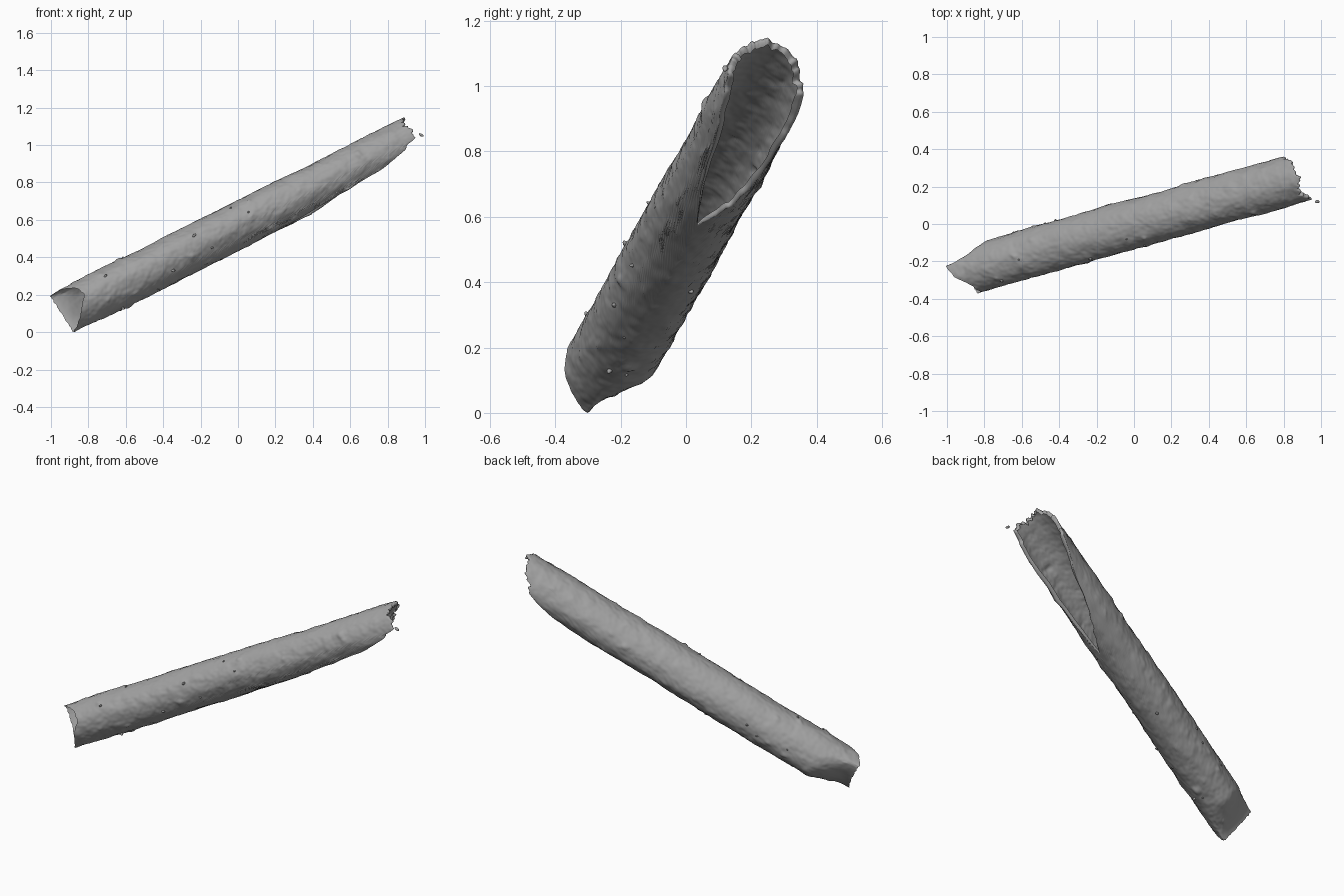
import bpy, bmesh, math, random
from mathutils import Vector, noise

random.seed(4)
if "Cube" in bpy.data.objects:
    bpy.data.objects.remove(bpy.data.objects["Cube"], do_unlink=True)

SIDES, RINGS = 112, 240
CENTRE = Vector((0, 0, 0.58))
AXIS = Vector((1, 0.28, 0.5)).normalized()
SIDE = Vector((-AXIS.y, AXIS.x, 0)).normalized()
UP = AXIS.cross(SIDE)
MAJOR, MINOR, TILT = 0.134, 0.12, math.radians(-27)

# Rim outlines: (angle in degrees, distance along the log)
LOW_RIM = [(-180, -1.0), (-150, -1.04), (-117, -1.085), (-30, -1.08), (64, -1.09),
           (90, -1.06), (125, -0.98), (155, -0.96), (180, -1.0)]
HIGH_RIM = [(-180, 1.04), (-165, 0.95), (-150, 0.84), (-130, 0.46), (-110, 0.25),
            (-85, 0.38), (-62, 0.54), (-40, 0.76), (0, 0.96), (45, 1.03),
            (90, 1.075), (130, 1.04), (165, 1.07), (180, 1.04)]


def lookup(table, deg):
    for (a, va), (b, vb) in zip(table, table[1:]):
        if a <= deg <= b:
            return va + (vb - va) * (deg - a) / (b - a)


def smooth(x):
    x = max(0.0, min(1.0, x))
    return x * x * (3 - 2 * x)


def surface(angle, t, shrink=0.0):
    """Point on the bark at an angle around and a distance along the log."""
    a = angle - TILT
    p, q = MAJOR * math.cos(a), MINOR * math.sin(a)
    # Lower end is crushed flat on its back half
    if p > 0:
        p *= 1 - 0.85 * smooth((-0.84 - t) / 0.25)
    cross = Vector((p * math.cos(TILT) - q * math.sin(TILT),
                    p * math.sin(TILT) + q * math.cos(TILT)))
    ring = Vector((math.cos(angle), math.sin(angle), 0))
    broad = noise.noise(ring * 0.9 + Vector((0, 0, t * 3)))
    knots = noise.noise(ring * 2.6 + Vector((0, 0, t * 17)))
    grain = noise.noise(ring * 6 + Vector((0, 0, t * 45)))
    bump = 0.006 * broad + 0.004 * knots + 0.0025 * grain
    bump += 0.02 * max(0, knots - 0.55)
    cross *= 1 + (bump - shrink) / 0.127
    return CENTRE + AXIS * t + SIDE * cross.x + UP * cross.y


def add_object(name, bm, material):
    mesh = bpy.data.meshes.new(name)
    bm.to_mesh(mesh)
    bm.free()
    mesh.materials.append(material)
    for poly in mesh.polygons:
        poly.use_smooth = True
    obj = bpy.data.objects.new(name, mesh)
    bpy.context.collection.objects.link(obj)
    return obj


grey = bpy.data.materials.new("weathered_grey")
grey.use_nodes = True
COLOUR = (0.36, 0.36, 0.36, 1)
grey.diffuse_color = COLOUR
grey.node_tree.nodes["Principled BSDF"].inputs["Base Color"].default_value = COLOUR

# Hollow bark shell with ragged rims and a long slot under the upper end
bm = bmesh.new()
columns = []
for i in range(SIDES):
    angle = -math.pi + math.tau * i / SIDES
    deg = math.degrees(angle)
    ring = Vector((math.cos(angle), math.sin(angle), 0))
    low = lookup(LOW_RIM, deg) + 0.008 * noise.noise(ring * 5)
    high = lookup(HIGH_RIM, deg) + 0.03 * noise.noise(ring * 7 + Vector((3, 3, 3)))
    high = min(high, 1.085)
    col = [bm.verts.new(surface(angle, low + (high - low) * k / RINGS))
           for k in range(RINGS + 1)]
    # Lip curling inwards at the upper rim
    lip = 0.022 + 0.012 * noise.noise(ring * 4)
    col.append(bm.verts.new(surface(angle, high + 0.002, lip * 0.5)))
    col.append(bm.verts.new(surface(angle, high - 0.008, lip)))
    columns.append(col)
for i, col in enumerate(columns):
    nxt = columns[(i + 1) % SIDES]
    for k in range(len(col) - 1):
        bm.faces.new((col[k], nxt[k], nxt[k + 1], col[k + 1]))
bmesh.ops.recalc_face_normals(bm, faces=bm.faces)
shell = add_object("hollow_bark_shell", bm, grey)


# Small splinters standing off the bark
def splinter(name, position, direction, size):
    part = bmesh.new()
    bmesh.ops.create_icosphere(part, subdivisions=2, radius=size)
    turn = Vector(direction).to_track_quat("Z", "Y")
    for v in part.verts:
        v.co.z *= 2
        v.co += noise.noise_vector(v.co * 60) * size * 0.3
        v.co = turn @ v.co + Vector(position)
    return add_object(name, part, grey)


parts = [shell, splinter("loose_chip", (0.98, 0.12, 1.065), (0.8, 0, -0.5), 0.008)]
for n in range(14):
    angle, t = random.uniform(-math.pi, math.pi), random.uniform(-0.9, 0.2)
    out = SIDE * math.cos(angle) + UP * math.sin(angle)
    parts.append(splinter(f"splinter_{n + 1}", surface(angle, t),
                          out + AXIS * random.uniform(0, 1.5), random.uniform(0.004, 0.008)))

# Stand the log on the ground
lowest = min(v.co.z for part in parts for v in part.data.vertices)
for part in parts:
    for v in part.data.vertices:
        v.co.z -= lowest
